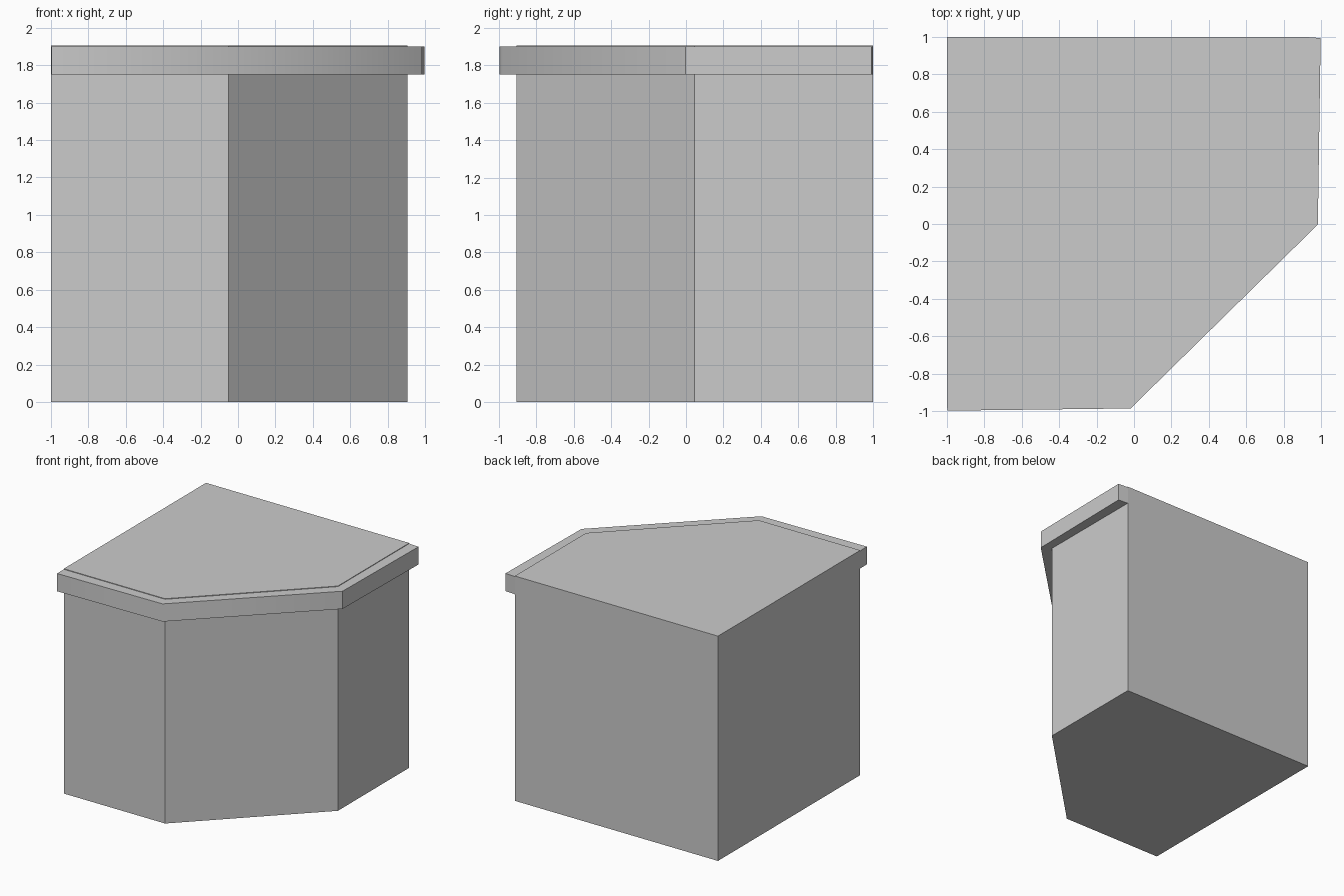
import bpy
import bmesh

if "Cube" in bpy.data.objects:
    bpy.data.objects.remove(bpy.data.objects["Cube"])


def prism(name, outline, z0, z1, smooth_sides=()):
    """Extrude a counter-clockwise outline; smooth_sides lists softly shaded walls."""
    bm = bmesh.new()
    low = [bm.verts.new((x, y, z0)) for x, y in outline]
    high = [bm.verts.new((x, y, z1)) for x, y in outline]
    bm.faces.new(low[::-1])
    bm.faces.new(high)
    n = len(outline)
    for i in range(n):
        j = (i + 1) % n
        wall = bm.faces.new((low[i], low[j], high[j], high[i]))
        wall.smooth = i in smooth_sides
    mesh = bpy.data.meshes.new(name)
    bm.to_mesh(mesh)
    bm.free()
    obj = bpy.data.objects.new(name, mesh)
    bpy.context.collection.objects.link(obj)
    return obj


# Front edge of the body and of the overhanging counter, left to right
body_front = [(-1, -0.905), (-0.05, -0.905), (0.905, 0.045), (0.905, 1)]
trim_front = [(-0.997, -0.997), (-0.018, -0.985), (0.982, -0.003), (0.997, 0.993)]

# Corner cabinet body, rising a hair above the trim
prism("cabinet_body", body_front + [(-1, 1)], 0, 1.905)

# Counter edge trim wrapping the three front sides
prism("counter_trim", trim_front + body_front[::-1], 1.75, 1.9, smooth_sides=(0, 1))
